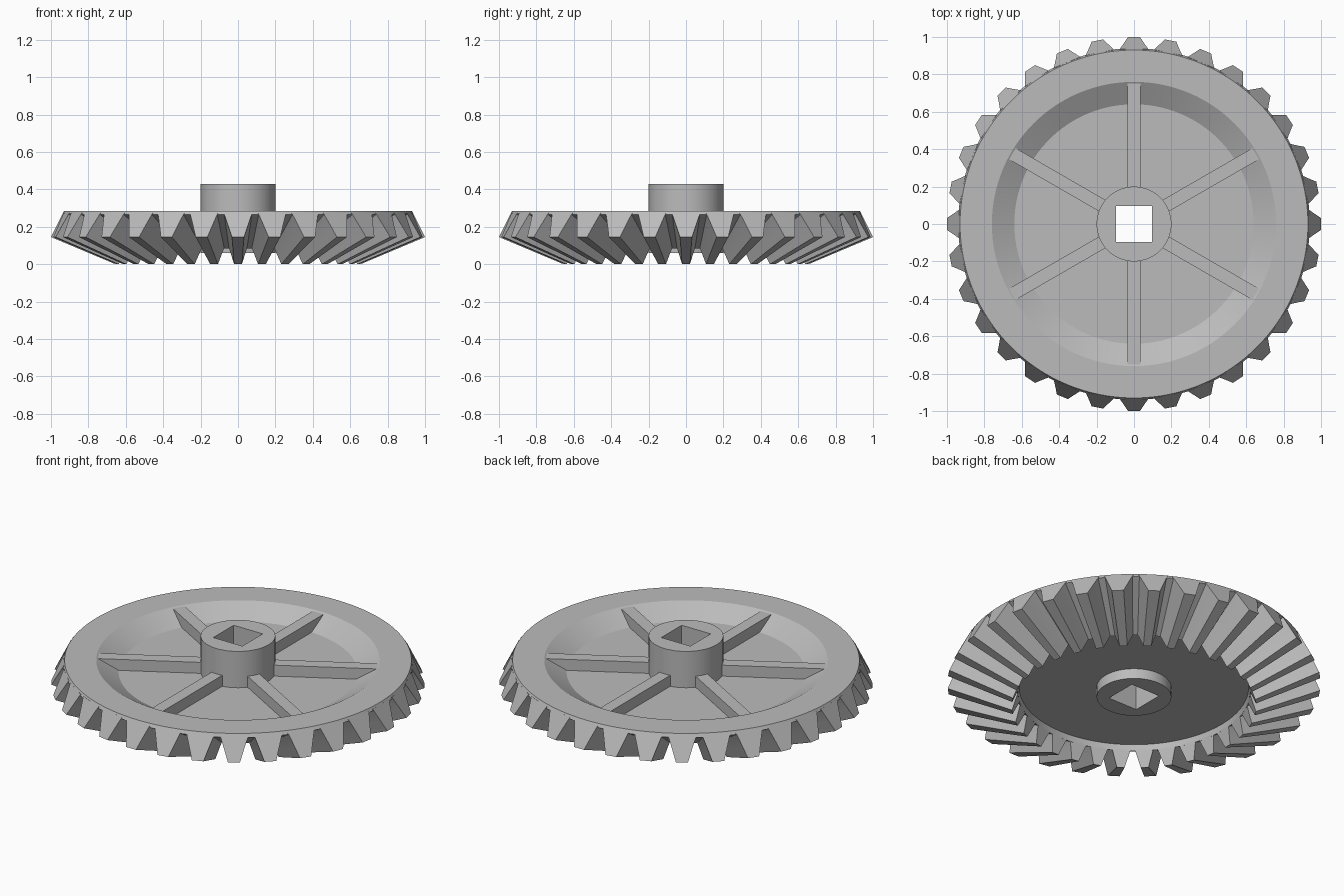
import bpy, bmesh, math
from mathutils import Matrix, Vector

if "Cube" in bpy.data.objects:
    bpy.data.objects.remove(bpy.data.objects["Cube"])

TEETH = 32
SEGMENTS = 128

metal = bpy.data.materials.new("plain_grey")
metal.diffuse_color = (0.5, 0.5, 0.5, 1)
metal.use_nodes = True
metal.node_tree.nodes["Principled BSDF"].inputs["Base Color"].default_value = metal.diffuse_color


def finish(bm, name, smooth=True):
    """Turn a bmesh into a named, coloured object."""
    bmesh.ops.recalc_face_normals(bm, faces=bm.faces)
    mesh = bpy.data.meshes.new(name)
    bm.to_mesh(mesh)
    bm.free()
    mesh.materials.append(metal)
    obj = bpy.data.objects.new(name, mesh)
    bpy.context.collection.objects.link(obj)
    if smooth:
        bpy.ops.object.select_all(action='DESELECT')
        obj.select_set(True)
        bpy.context.view_layer.objects.active = obj
        bpy.ops.object.shade_smooth_by_angle(angle=math.radians(20))
    return obj


def circle(r, z):
    return [(r * math.cos(a), r * math.sin(a), z)
            for a in (2 * math.pi * i / SEGMENTS for i in range(SEGMENTS))]


def square(half, z):
    """Square loop with the same point count as a circle."""
    pts = []
    for x, y, _ in circle(1, 0):
        s = half / max(abs(x), abs(y))
        pts.append((x * s, y * s, z))
    return pts


def closed_rings(name, rings):
    """Skin a closed chain of loops into a ring-shaped solid."""
    bm = bmesh.new()
    loops = [[bm.verts.new(p) for p in ring] for ring in rings]
    for a, b in zip(loops, loops[1:] + loops[:1]):
        for i in range(SEGMENTS):
            j = (i + 1) % SEGMENTS
            bm.faces.new((a[i], a[j], b[j], b[i]))
    return finish(bm, name)


# Dished gear body: web, sloped inner wall, flat rim and root cone
closed_rings("gear_body", [circle(r, z) for r, z in (
    (0.19, 0.12), (0.615, 0.12), (0.622, 0.085), (0.94, 0.265),
    (0.93, 0.285), (0.76, 0.285), (0.64, 0.215), (0.19, 0.215))])

# Hub with a square shaft hole
closed_rings("hub", [circle(0.2, 0.06), circle(0.2, 0.43),
                     square(0.095, 0.43), square(0.095, 0.06)])

# Bevel teeth: section (depth fraction, half width) tapers towards the centre
SECTION = ((-0.08, 0.078), (0.0, 0.073), (0.5, 0.052), (1.0, 0.032))
ENDS = (((0.94, 0.265), (1.0, 0.145), 1.0),
        ((0.622, 0.085), (0.655, 0.0), 0.655))
bm = bmesh.new()
for t in range(TEETH):
    turn = Matrix.Rotation(2 * math.pi * t / TEETH, 3, 'Z')
    outlines = []
    for (r0, z0), (r1, z1), scale in ENDS:
        side = [(r0 + (r1 - r0) * d, w * scale, z0 + (z1 - z0) * d)
                for d, w in SECTION]
        outline = side + [(x, -y, z) for x, y, z in reversed(side)]
        outlines.append([bm.verts.new(turn @ Vector(p)) for p in outline])
    outer, inner = outlines
    bm.faces.new(outer)
    bm.faces.new(inner)
    for i in range(len(outer)):
        j = (i + 1) % len(outer)
        bm.faces.new((outer[i], outer[j], inner[j], inner[i]))
finish(bm, "bevel_teeth")

# Six straight stiffening ribs between hub and rim
bm = bmesh.new()
for k in range(6):
    place = (Matrix.Rotation(math.radians(30 + 60 * k), 4, 'Z')
             @ Matrix.Translation((0.472, 0, 0.24))
             @ Matrix.Diagonal((0.575, 0.07, 0.08, 1)))
    bmesh.ops.create_cube(bm, size=1, matrix=place)
finish(bm, "stiffening_ribs", smooth=False)
